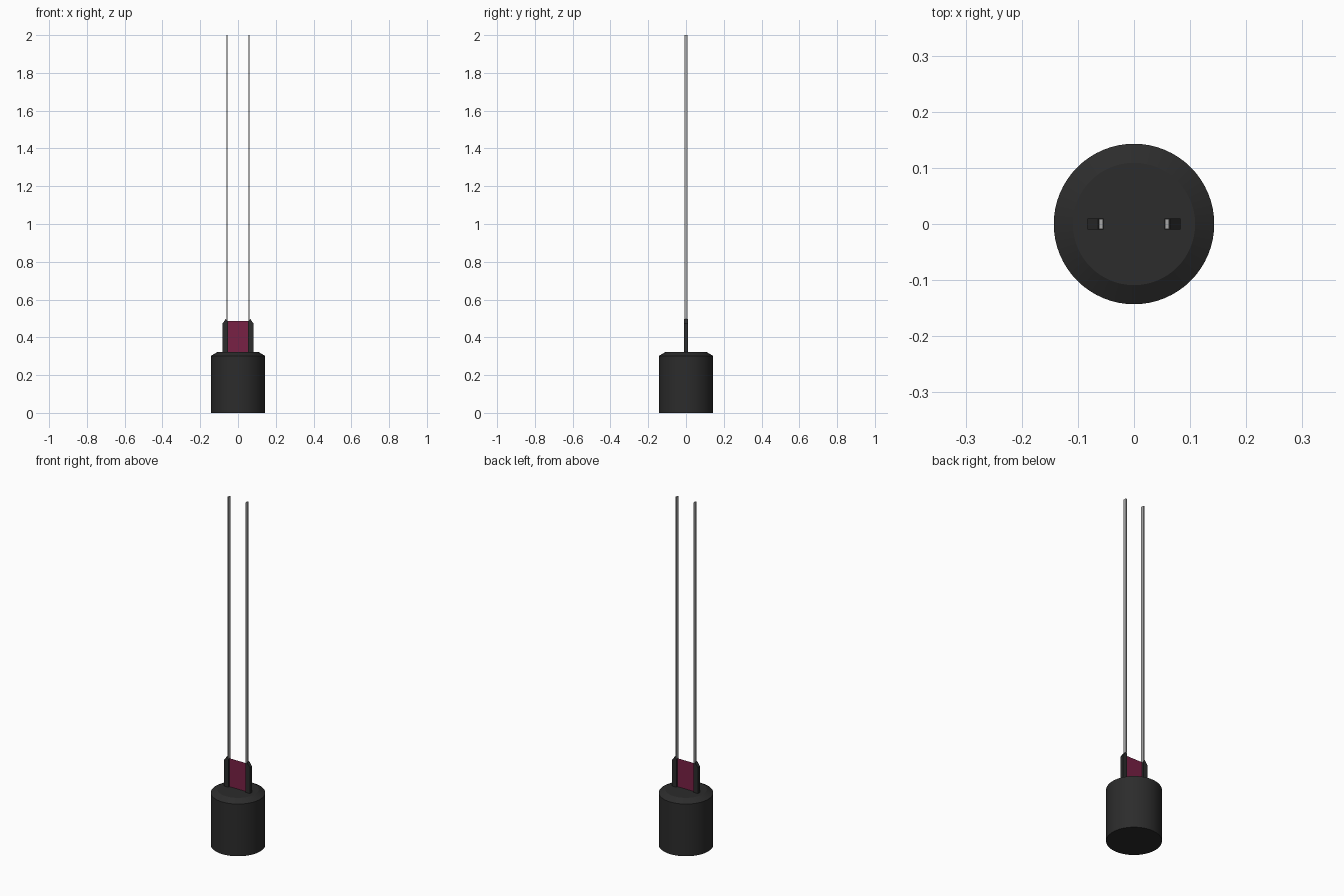
import bpy, bmesh, math

if "Cube" in bpy.data.objects:
    bpy.data.objects.remove(bpy.data.objects["Cube"])

def material(name, color):
    m = bpy.data.materials.new(name)
    m.diffuse_color = (*color, 1)
    m.use_nodes = True
    m.node_tree.nodes["Principled BSDF"].inputs["Base Color"].default_value = m.diffuse_color
    return m

BLACK = material("black_plastic", (0.025, 0.025, 0.025))
RED = material("dark_red", (0.19, 0.015, 0.06))
METAL = material("metal", (0.4, 0.4, 0.4))

def finish(name, bm, mat):
    bmesh.ops.recalc_face_normals(bm, faces=bm.faces)
    me = bpy.data.meshes.new(name)
    bm.to_mesh(me)
    bm.free()
    me.materials.append(mat)
    ob = bpy.data.objects.new(name, me)
    bpy.context.collection.objects.link(ob)
    return ob

def extruded(name, profile, half, mat):
    """Extrude an x-z outline symmetrically along y."""
    bm = bmesh.new()
    f = bm.faces.new([bm.verts.new((x, -half, z)) for x, z in profile])
    r = bmesh.ops.extrude_face_region(bm, geom=[f])
    for v in r["geom"]:
        if isinstance(v, bmesh.types.BMVert):
            v.co.y = half
    # keep the front cap if the extrude consumed it
    return finish(name, bm, mat)

# Round base with chamfered top, lathed from a profile
bm = bmesh.new()
pts = [bm.verts.new((r, 0, z)) for r, z in
       [(0, 0), (0.143, 0), (0.143, 0.302), (0.109, 0.322), (0, 0.322)]]
edges = [bm.edges.new(p) for p in zip(pts, pts[1:])]
bmesh.ops.spin(bm, geom=pts + edges, cent=(0, 0, 0), axis=(0, 0, 1),
               angle=math.tau, steps=64, use_duplicate=False)
bmesh.ops.remove_doubles(bm, verts=bm.verts, dist=1e-5)
base = finish("base", bm, BLACK)
bpy.context.view_layer.objects.active = base
base.select_set(True)
bpy.ops.object.shade_smooth_by_angle(angle=math.radians(25))

# Paired clips and long flat pins
for side, s in (("left", -1), ("right", 1)):
    clip = [(0.054, 0.32), (0.083, 0.32), (0.083, 0.472), (0.064, 0.498), (0.054, 0.485)]
    extruded(side + "_clip", [(s * x, z) for x, z in clip], 0.01, BLACK)
    pin = [(0.055, 0.33), (0.062, 0.33), (0.062, 2.0), (0.055, 2.0)]
    extruded(side + "_pin", [(s * x, z) for x, z in pin], 0.0085, METAL)

# Thin red web between the clips
bm = bmesh.new()
bm.faces.new([bm.verts.new((x, 0, z)) for x, z in
              [(-0.055, 0.32), (0.055, 0.32), (0.055, 0.486), (-0.055, 0.486)]])
finish("red_web", bm, RED)
